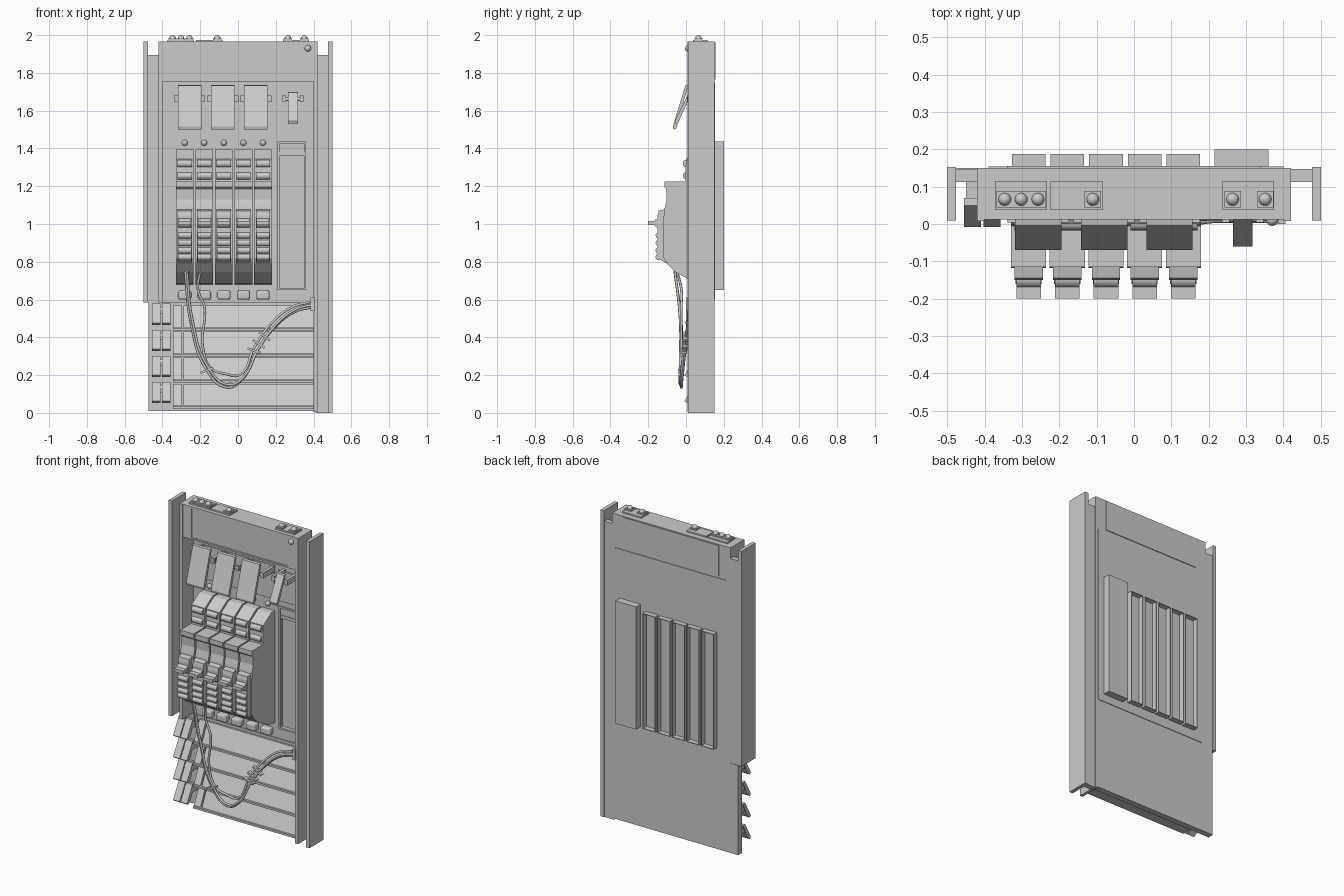
import bpy, bmesh
from math import pi, atan2
from mathutils import Vector, Matrix

old = bpy.data.objects.get("Cube")
if old:
    bpy.data.objects.remove(old, do_unlink=True)

grey = bpy.data.materials.new("light_grey")
grey.use_nodes = True
grey.diffuse_color = (0.6, 0.6, 0.6, 1)
grey.node_tree.nodes["Principled BSDF"].inputs["Base Color"].default_value = (0.6, 0.6, 0.6, 1)


def finish(name, bm, smooth=False):
    bmesh.ops.recalc_face_normals(bm, faces=bm.faces)
    me = bpy.data.meshes.new(name)
    bm.to_mesh(me)
    bm.free()
    me.materials.append(grey)
    ob = bpy.data.objects.new(name, me)
    bpy.context.collection.objects.link(ob)
    if smooth:
        bpy.context.view_layer.objects.active = ob
        bpy.ops.object.select_all(action='DESELECT')
        ob.select_set(True)
        bpy.ops.object.shade_smooth_by_angle()
    return ob


def box(name, x0, x1, y0, y1, z0, z1):
    bm = bmesh.new()
    mid = Vector((x0 + x1, y0 + y1, z0 + z1)) / 2
    mat = Matrix.Translation(mid) @ Matrix.Diagonal((x1 - x0, y1 - y0, z1 - z0, 1))
    bmesh.ops.create_cube(bm, size=1, matrix=mat)
    return finish(name, bm)


def prism(name, x0, x1, outline):
    """Side outline of (y, z) points, extended along x."""
    bm = bmesh.new()
    face = bm.faces.new([bm.verts.new((x0, y, z)) for y, z in outline])
    ext = bmesh.ops.extrude_face_region(bm, geom=[face])["geom"]
    bmesh.ops.translate(bm, verts=[g for g in ext if isinstance(g, bmesh.types.BMVert)],
                        vec=(x1 - x0, 0, 0))
    return finish(name, bm)


def rod(name, centre, radius, length, axis, sides=16):
    bm = bmesh.new()
    rot = Matrix.Rotation(pi / 2, 4, 'Y' if axis == 'x' else 'X')
    bmesh.ops.create_cone(bm, cap_ends=True, segments=sides, radius1=radius, radius2=radius,
                          depth=length, matrix=Matrix.Translation(centre) @ rot)
    return finish(name, bm, True)


def dome(name, centre, radius):
    bm = bmesh.new()
    bmesh.ops.create_uvsphere(bm, u_segments=16, v_segments=10, radius=radius,
                              matrix=Matrix.Translation(centre))
    return finish(name, bm, True)


def frame(name, x0, x1, z0, z1, y0, y1, w):
    box(name + "_left", x0, x0 + w, y0, y1, z0, z1)
    box(name + "_right", x1 - w, x1, y0, y1, z0, z1)
    box(name + "_bottom", x0 + w, x1 - w, y0, y1, z0, z0 + w)
    box(name + "_top", x0 + w, x1 - w, y0, y1, z1 - w, z1)


def recess(ob, *size):
    cutter = box("recess_cutter", *size)
    cutter.hide_render = True
    cutter.hide_viewport = True
    mod = ob.modifiers.new("recess", 'BOOLEAN')
    mod.operation = 'DIFFERENCE'
    mod.solver = 'EXACT'
    mod.object = cutter


# Cabinet: deep head box, set-back mounting panel, side posts
head = box("head_box", -0.42, 0.42, 0.012, 0.15, 1.755, 1.965)
recess(head, -0.34, 0.343, -0.1, 0.018, 1.765, 1.955)
dome("corner_screw", (0.37, 0.012, 1.93), 0.017)
panel = box("mounting_panel", -0.42, 0.42, 0.12, 0.15, 0.585, 1.756)
recess(panel, 0.22, 0.35, 0.0, 0.138, 0.66, 1.38)
frame("slot_frame", 0.208, 0.36, 0.65, 1.436, 0.112, 0.122, 0.011)
box("slot_top_bar", 0.22, 0.35, 0.115, 0.14, 1.36, 1.38)
box("left_post", -0.42, -0.40, 0.008, 0.15, 0.585, 1.965)
box("right_post", 0.40, 0.42, 0.008, 0.15, 0.005, 1.965)

# Side rails
for side, low in ((-1, 0.585), (1, 0.0)):
    a, b = sorted((side * 0.476, side * 0.5))
    box("rail_plate", a, b, 0.01, 0.152, low, 1.965)
    a, b = sorted((side * 0.41, side * 0.48))
    box("rail_web", a, b, 0.112, 0.147, low, 1.895)

# Rear panels, open vertical troughs and rear housing
box("rear_top_panel", -0.34, 0.34, 0.148, 0.155, 1.765, 1.96)
box("rear_main_panel", -0.39, 0.40, 0.148, 0.154, 0.6, 1.75)
box("rear_housing", 0.215, 0.36, 0.14, 0.2, 0.65, 1.436)
centres = [-0.282 + 0.1035 * i for i in range(5)]
for x in centres:
    frame("rear_trough", x - 0.045, x + 0.045, 0.66, 1.40, 0.15, 0.187, 0.004)

# Lower section with tilted slats and clips
box("lower_rear_panel", -0.475, 0.40, 0.112, 0.15, 0.01, 0.585)
for i in range(4):
    z = 0.568 - 0.138 * i
    for x0, x1 in ((-0.343, -0.298), (-0.288, 0.40)):
        prism("slat", x0, x1, ((0.12, z), (0.1, z), (0.045, z - 0.118), (0.12, z - 0.118)))
    box("slat_rib", -0.345, 0.40, 0.035, 0.12, z - 0.133, z - 0.12)
    for x0, x1 in ((-0.455, -0.409), (-0.403, -0.357)):
        prism("clip", x0, x1, ((0.07, z + 0.008), (0.05, z + 0.01), (-0.008, z - 0.092),
                               (0.004, z - 0.102), (0.03, z - 0.085)))
    box("clip_mount", -0.45, -0.36, 0.04, 0.12, z - 0.045, z - 0.01)

# Top connectors
for x0, x1 in ((-0.372, -0.233), (-0.223, -0.083), (0.237, 0.375)):
    box("connector_plate", x0, x1, 0.037, 0.115, 1.96, 1.974)
for x in (-0.346, -0.302, -0.257, -0.11, 0.264, 0.351):
    box("connector_base", x - 0.022, x + 0.022, 0.044, 0.088, 1.97, 1.982)
    dome("connector_dome", (x, 0.066, 1.983), 0.017)


# Hinged flaps held on brackets in front of the panel
def flap(x, half, z0, z1, front, top, knob):
    prism("flap", x - half, x + half, ((top + 0.012, z1), (top - 0.004, z1 - 0.003),
                                       (front, z0 + 0.015), (front + 0.004, z0),
                                       (front + 0.018, z0 + 0.004)))
    rod("flap_axle", (x, 0.015, 1.66), 0.009, 2 * (knob + 0.01), 'x')
    for s in (-1, 1):
        box("flap_bracket", x + s * knob - 0.01, x + s * knob + 0.01, 0.004, 0.12, 1.645, 1.68)


for x in (-0.256, -0.08, 0.095):
    box("flap_backing", x - 0.082, x + 0.082, 0.113, 0.122, 1.47, 1.685)
    flap(x, 0.062, 1.5, 1.735, -0.07, 0.0, 0.072)
box("small_flap_backing", 0.205, 0.375, 0.113, 0.122, 1.47, 1.665)
flap(0.291, 0.026, 1.53, 1.70, -0.06, 0.02, 0.046)

# Breaker modules
outline = ((0.13, 1.395), (0.08, 1.395), (0.0, 1.345), (-0.005, 1.225), (-0.115, 1.225),
           (-0.115, 1.195), (-0.105, 1.185), (-0.102, 1.13), (-0.112, 1.09), (-0.118, 1.04),
           (-0.118, 0.82), (-0.1, 0.79), (-0.055, 0.745), (0.0, 0.715), (0.06, 0.685),
           (0.13, 0.68))
for x in centres:
    dome("indicator", (x, 0.116, 1.43), 0.016)
    prism("breaker_body", x - 0.047, x + 0.047, outline)
    for z in (1.32, 1.255):
        rod("terminal_roll", (x, 0.003, z), 0.02, 0.075, 'x')
    prism("breaker_front", x - 0.038, x + 0.038,
          ((-0.1, 1.08), (-0.145, 1.07), (-0.15, 1.045), (-0.15, 0.84),
           (-0.145, 0.815), (-0.1, 0.79)))
    box("toggle_lever", x - 0.033, x + 0.033, -0.2, -0.14, 0.995, 1.015)
    rod("toggle_drum", (x, -0.147, 1.005), 0.024, 0.066, 'x')
    for z in (0.94, 0.9, 0.86, 0.825):
        rod("breaker_roll", (x, -0.144, z), 0.017, 0.07, 'x')
    button = box("lower_button", x - 0.035, x + 0.035, 0.08, 0.125, 0.6, 0.648)
    bev = button.modifiers.new("round", 'BEVEL')
    bev.width = 0.012
    bev.segments = 3


# Cable harness
def cable(name, points, radius=0.007):
    cu = bpy.data.curves.new(name, 'CURVE')
    cu.dimensions = '3D'
    cu.bevel_depth = radius
    cu.bevel_resolution = 2
    cu.resolution_u = 8
    cu.use_fill_caps = True
    sp = cu.splines.new('BEZIER')
    sp.bezier_points.add(len(points) - 1)
    for p, co in zip(sp.bezier_points, points):
        p.co = co
        p.handle_left_type = p.handle_right_type = 'AUTO'
    cu.materials.append(grey)
    bpy.context.collection.objects.link(bpy.data.objects.new(name, cu))


def cable_depth(x):
    return -0.025 + 0.04 * min(max(x / 0.2, 0), 1)


tail = [(0.02, 0.175), (0.1, 0.325), (0.2, 0.46), (0.3, 0.535), (0.39, 0.56)]
long_run = [(-0.28, 0.75), (-0.25, 0.48), (-0.17, 0.235), (-0.06, 0.135)] + tail
short_run = [(-0.175, 0.76), (-0.2, 0.63), (-0.165, 0.53), (-0.175, 0.33), (-0.13, 0.21),
             (-0.05, 0.18)] + tail
for name, run, dx, dz, dy in (("cable_outer", long_run, 0, 0, 0),
                              ("cable_middle", long_run, 0.008, 0.014, -0.006),
                              ("cable_inner", short_run, -0.012, 0.026, 0)):
    cable(name, [(x + dx, -0.06 if i == 0 else cable_depth(x) + dy, z + dz)
                 for i, (x, z) in enumerate(run)])

# Cable ties and wall outlet
for x, z, tx, tz in ((-0.165, 0.225, 0.1, -0.25), (0.085, 0.33, 0.05, 0.15),
                     (0.11, 0.365, 0.1, 0.15), (0.14, 0.405, 0.1, 0.13)):
    tie = box("cable_tie", -0.006, 0.006, -0.014, 0.014, -0.036, 0.036)
    tie.location = (x, cable_depth(x) - 0.002, z)
    tie.rotation_euler = (0, -atan2(tz, tx), 0)
box("cable_outlet", 0.385, 0.405, 0.0, 0.05, 0.54, 0.61)
